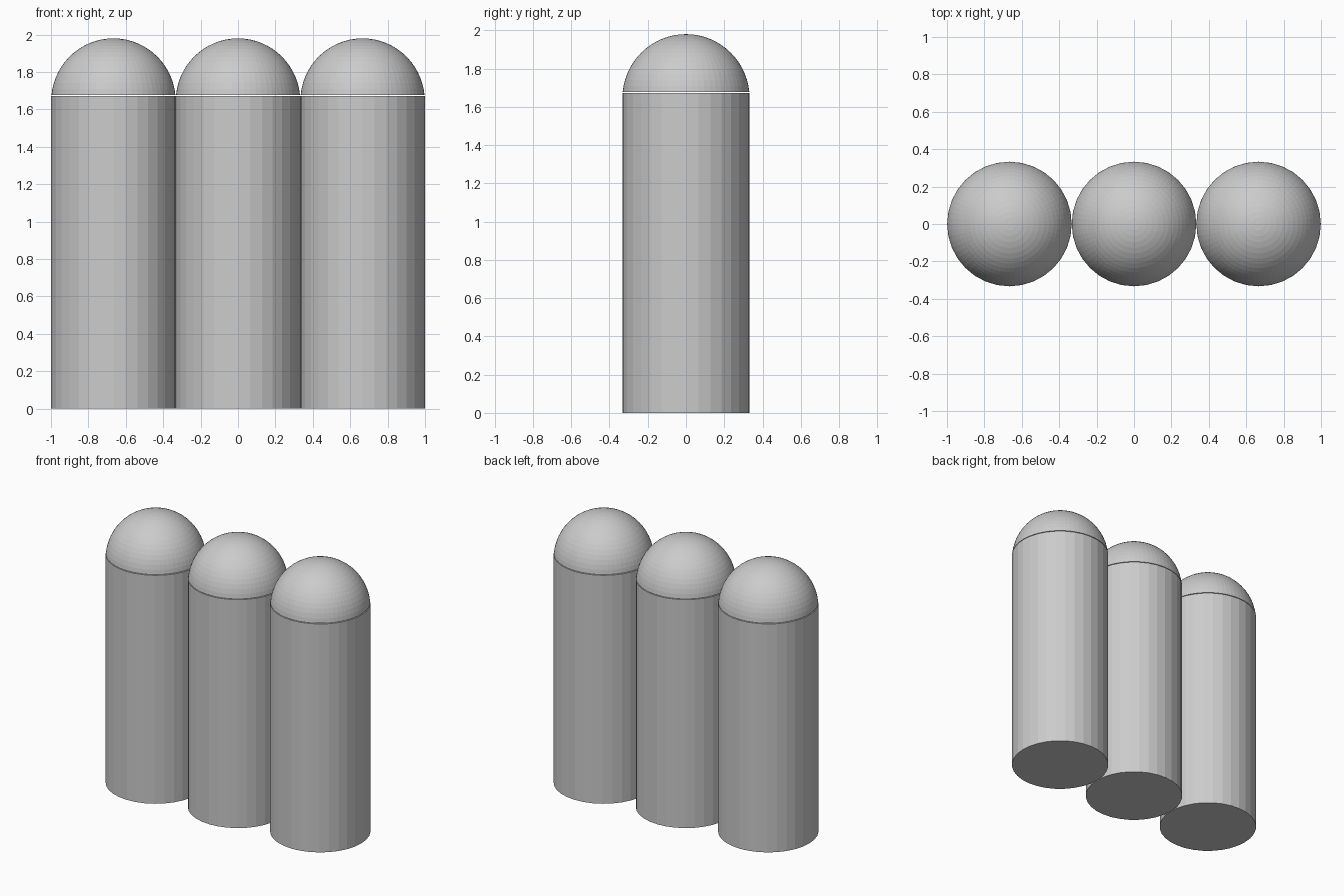
import bpy
import bmesh
import math

if "Cube" in bpy.data.objects:
    bpy.data.objects.remove(bpy.data.objects["Cube"])

R = 0.333          # column radius
TOP = 1.672        # top of the straight shaft
BASE = 1.677       # underside of the dome, just above the shaft
PEAK = 1.98

grey = bpy.data.materials.new("light grey")
grey.diffuse_color = (0.6, 0.6, 0.6, 1)
grey.use_nodes = True
grey.node_tree.nodes["Principled BSDF"].inputs["Base Color"].default_value = grey.diffuse_color


def add_object(name, bm, x):
    mesh = bpy.data.meshes.new(name)
    bm.to_mesh(mesh)
    bm.free()
    mesh.materials.append(grey)
    obj = bpy.data.objects.new(name, mesh)
    obj.location.x = x
    bpy.context.collection.objects.link(obj)


def shaft(name, x):
    # Plain 32-sided cylinder with both ends closed
    bm = bmesh.new()
    bmesh.ops.create_cone(bm, cap_ends=True, segments=32,
                          radius1=R, radius2=R, depth=TOP)
    bmesh.ops.translate(bm, verts=bm.verts, vec=(0, 0, TOP / 2))
    add_object(name, bm, x)


def dome(name, x):
    # Finely faceted sphere cap, cut one ring above its equator
    bm = bmesh.new()
    bmesh.ops.create_uvsphere(bm, u_segments=64, v_segments=32, radius=R)
    cut = R * math.sin(math.pi / 32) - 0.001
    low = [v for v in bm.verts if v.co.z < cut]
    bmesh.ops.delete(bm, geom=low, context='VERTS')
    rim = [e for e in bm.edges if e.is_boundary]
    bmesh.ops.contextual_create(bm, geom=rim)
    bottom = min(v.co.z for v in bm.verts)
    scale = (PEAK - BASE) / (R - bottom)
    for v in bm.verts:
        v.co.z = BASE + (v.co.z - bottom) * scale
    bmesh.ops.recalc_face_normals(bm, faces=bm.faces)
    add_object(name, bm, x)


# Three touching columns in a row
for side, x in (("left", -2 * R), ("middle", 0), ("right", 2 * R)):
    shaft(side + "_shaft", x)
    dome(side + "_dome", x)
